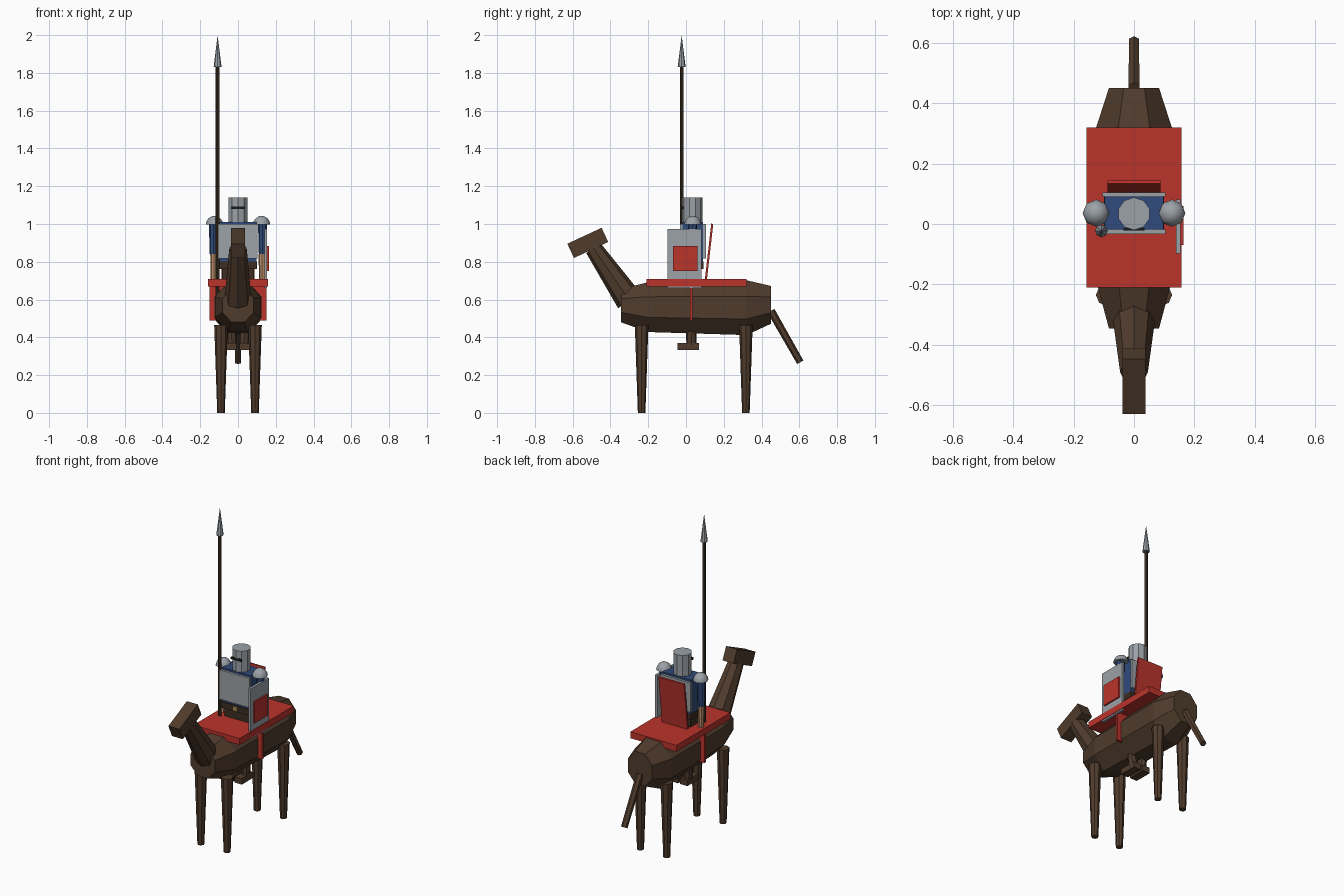
import bpy, bmesh, math
from mathutils import Vector

if "Cube" in bpy.data.objects:
    bpy.data.objects.remove(bpy.data.objects["Cube"])


def material(name, rgb):
    m = bpy.data.materials.new(name)
    m.use_nodes = True
    m.diffuse_color = (*rgb, 1)
    m.node_tree.nodes["Principled BSDF"].inputs["Base Color"].default_value = (*rgb, 1)
    return m


brown = material("horse brown", (0.08, 0.045, 0.026))
wood = material("dark wood", (0.06, 0.038, 0.022))
red = material("cloth red", (0.5, 0.033, 0.025))
steel = material("steel grey", (0.33, 0.36, 0.39))
blue = material("tunic blue", (0.03, 0.07, 0.2))
skin = material("skin tan", (0.5, 0.27, 0.14))
leather = material("leather", (0.045, 0.026, 0.016))
black = material("slit black", (0.012, 0.012, 0.012))
brass = material("buckle brass", (0.4, 0.25, 0.08))


def finish(name, bm, mat):
    bmesh.ops.recalc_face_normals(bm, faces=bm.faces)
    mesh = bpy.data.meshes.new(name)
    bm.to_mesh(mesh)
    bm.free()
    mesh.materials.append(mat)
    ob = bpy.data.objects.new(name, mesh)
    bpy.context.collection.objects.link(ob)
    return ob


def box(name, centre, size, mat, tilt=0):
    bm = bmesh.new()
    bmesh.ops.create_cube(bm, size=1)
    bmesh.ops.scale(bm, vec=size, verts=bm.verts)
    ob = finish(name, bm, mat)
    ob.location = centre
    ob.rotation_euler.x = math.radians(tilt)
    return ob


def rod(name, start, end, r1, r2, mat, sides=8):
    # tapered prism between two points
    a, b = Vector(start), Vector(end)
    bm = bmesh.new()
    bmesh.ops.create_cone(bm, cap_ends=True, segments=sides, radius1=r1,
                          radius2=r2, depth=(b - a).length)
    ob = finish(name, bm, mat)
    ob.location = (a + b) / 2
    ob.rotation_euler = (b - a).to_track_quat('Z', 'Y').to_euler()
    return ob


def loft(name, sections, mat, sides=8):
    # flat-topped rings of (y, centre z, half width, half height)
    bm = bmesh.new()
    rings = []
    flat = math.cos(math.pi / sides)
    for y, z, w, h in sections:
        ring = []
        for i in range(sides):
            t = (i + 0.5) * 2 * math.pi / sides
            ring.append(bm.verts.new((w * math.cos(t) / flat, y, z + h * math.sin(t) / flat)))
        rings.append(ring)
    for p, q in zip(rings, rings[1:]):
        for i in range(sides):
            j = (i + 1) % sides
            bm.faces.new((p[i], p[j], q[j], q[i]))
    bm.faces.new(rings[0])
    bm.faces.new(rings[-1])
    return finish(name, bm, mat)


# Horse
loft("horse_body", [(-0.345, 0.568, 0.083, 0.088), (-0.2, 0.56, 0.122, 0.132),
                    (0.32, 0.557, 0.125, 0.145), (0.45, 0.572, 0.083, 0.1)], brown)
rod("horse_neck", (0, -0.3, 0.595), (0, -0.49, 0.872), 0.072, 0.046, brown)
box("horse_head", (0, -0.52, 0.9), (0.075, 0.2, 0.083), brown, 25)
rod("horse_tail", (0, 0.45, 0.54), (0, 0.605, 0.268), 0.021, 0.019, brown, 6)
for side, s in (("left", 1), ("right", -1)):
    for end, y in (("front", -0.235), ("back", 0.317)):
        rod(f"horse_{end}_{side}_leg", (s * 0.09, y, 0), (s * 0.09, y, 0.465), 0.02, 0.036, brown)

# Blanket and girth strap
box("saddle_blanket", (0, 0.055, 0.69), (0.315, 0.53, 0.04), red)
box("girth_strap", (0, 0.028, 0.585), (0.302, 0.015, 0.19), red)

# Rider's torso, armour plates and belt
box("tunic", (0, 0.036, 0.905), (0.195, 0.11, 0.21), blue)
for name, y in (("breast_plate", -0.026), ("back_plate", 0.098)):
    box(name, (0, y, 0.908), (0.207, 0.014, 0.182), steel)
box("breeches", (0, 0.034, 0.735), (0.17, 0.09, 0.13), leather)
box("belt", (0, 0.034, 0.782), (0.2, 0.116, 0.038), leather)
box("belt_buckle", (0, -0.027, 0.782), (0.032, 0.009, 0.028), brass)

# Arms, pauldrons, legs and boots
for side, s in (("left", 1), ("right", -1)):
    rod(f"{side}_upper_arm", (s * 0.13, 0.035, 0.84), (s * 0.13, 0.035, 1.0), 0.02, 0.024, blue)
    rod(f"{side}_forearm", (s * 0.128, 0.035, 0.7), (s * 0.128, 0.035, 0.84), 0.017, 0.019, skin)
    bm = bmesh.new()
    bmesh.ops.create_uvsphere(bm, u_segments=8, v_segments=8, radius=0.045)
    bmesh.ops.bisect_plane(bm, geom=bm.verts[:] + bm.edges[:] + bm.faces[:], dist=0.0001,
                           plane_co=(0, 0, 0), plane_no=(0, 0, -1), clear_outer=True)
    bmesh.ops.holes_fill(bm, edges=[e for e in bm.edges if e.is_boundary])
    pauldron = finish(f"{side}_pauldron", bm, steel)
    pauldron.location = (s * 0.125, 0.036, 0.998)
    for p in pauldron.data.polygons:
        p.use_smooth = p.normal.z > -0.9
    rod(f"{side}_leg", (s * 0.032, 0.028, 0.36), (s * 0.045, 0.028, 0.7), 0.026, 0.036, brown)
    box(f"{side}_boot", (s * 0.032, 0.012, 0.352), (0.05, 0.112, 0.036), brown)

# Helmet with eye slit
rod("helmet", (0, 0.034, 1.008), (0, 0.034, 1.14), 0.054, 0.054, steel, 10)
box("eye_slit", (0, -0.017, 1.086), (0.07, 0.009, 0.014), black)

# Cape, shield and spear
box("cape", (0, 0.122, 0.852), (0.175, 0.011, 0.3), red, -6.5)
box("shield", (0.147, -0.008, 0.817), (0.015, 0.178, 0.312), steel)
box("shield_emblem", (0.159, -0.005, 0.818), (0.009, 0.13, 0.132), red)
rod("spear_shaft", (-0.108, -0.023, 0.62), (-0.108, -0.023, 1.835), 0.01, 0.01, wood)
rod("spear_tip", (-0.108, -0.023, 1.83), (-0.108, -0.023, 2.0), 0.021, 0, steel)
